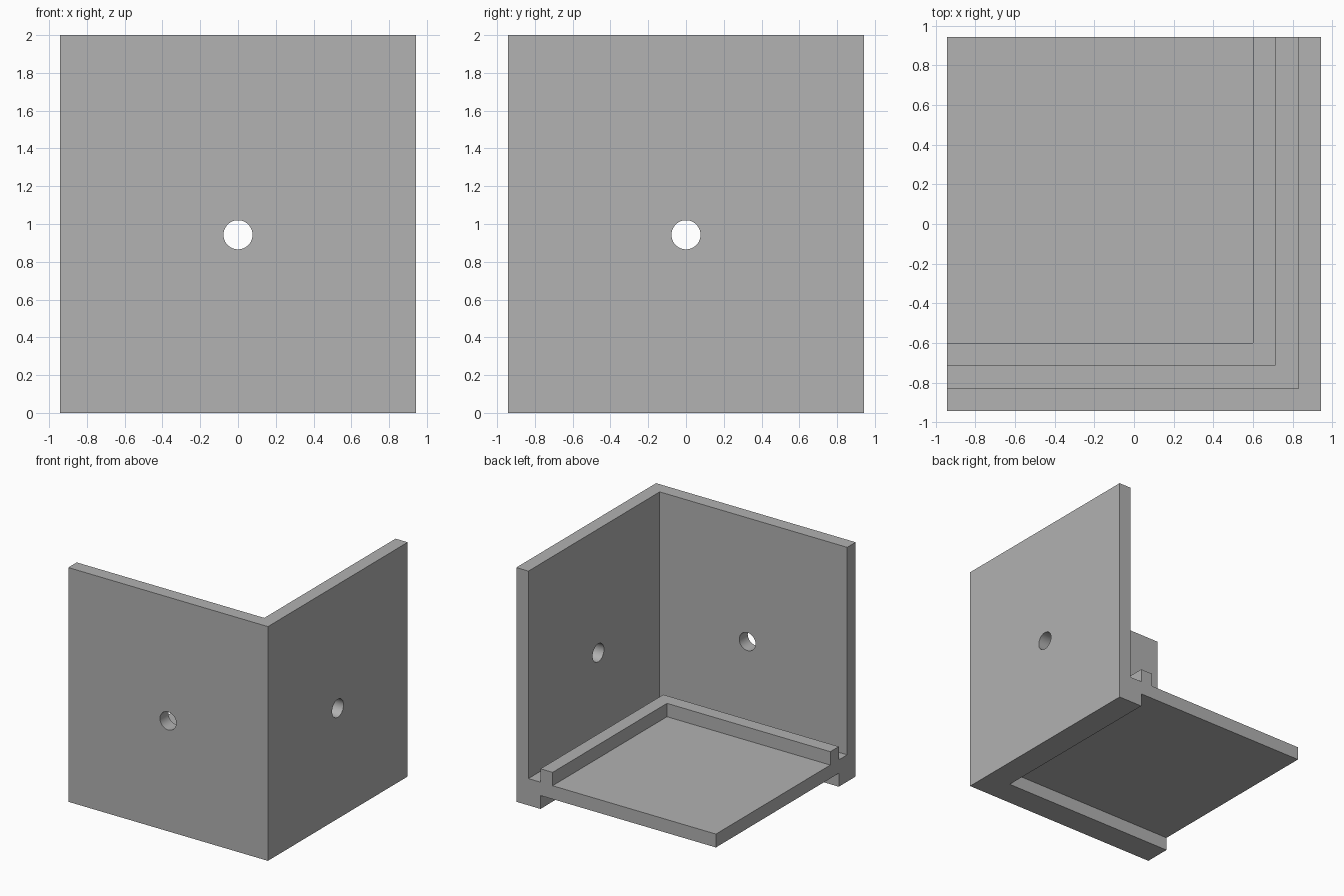
import bpy
import bmesh
import math

cube = bpy.data.objects.get("Cube")
if cube:
    bpy.data.objects.remove(cube, do_unlink=True)

T = 2 / 17.5          # wall thickness
H = 8.25 * T          # half width of the bracket
TOP = 2.0

grey = bpy.data.materials.new("plain grey")
grey.use_nodes = True
color = (0.445, 0.445, 0.445, 1)
grey.diffuse_color = color
grey.node_tree.nodes["Principled BSDF"].inputs["Base Color"].default_value = color

# Cross-section: (distance inward from the outer wall, height)
profile = [(0, 0), (2 * T, 0), (2 * T, T), (2 * H, T), (2 * H, 2 * T),
           (3 * T, 2 * T), (3 * T, 3 * T), (2 * T, 3 * T), (2 * T, 2 * T),
           (T, 2 * T), (T, TOP), (0, TOP)]

# Corner bracket: sweep the section along the front and side, mitred at the corner
bm = bmesh.new()
rings = [[bm.verts.new(p) for p in ring] for ring in (
    [(-H, d - H, z) for d, z in profile],
    [(H - d, d - H, z) for d, z in profile],
    [(H - d, H, z) for d, z in profile])]
n = len(profile)
for a, b in zip(rings, rings[1:]):
    for i in range(n):
        j = (i + 1) % n
        bm.faces.new((a[i], a[j], b[j], b[i]))
bm.faces.new(rings[0])
bm.faces.new(rings[-1][::-1])
# The floor edges meet in one point at the open corner
bmesh.ops.remove_doubles(bm, verts=bm.verts[:], dist=0.0001)
bmesh.ops.dissolve_limit(bm, angle_limit=math.radians(1),
                         verts=bm.verts[:], edges=bm.edges[:])
bmesh.ops.recalc_face_normals(bm, faces=bm.faces[:])
mesh = bpy.data.meshes.new("corner_bracket")
bm.to_mesh(mesh)
bm.free()
mesh.materials.append(grey)
bracket = bpy.data.objects.new("corner_bracket", mesh)
bpy.context.collection.objects.link(bracket)


# Screw holes through both walls
def cut_hole(location, rotation):
    bpy.ops.mesh.primitive_cylinder_add(vertices=48, radius=0.077, depth=4 * T,
                                        location=location, rotation=rotation)
    cutter = bpy.context.object
    cutter.name = "hole_cutter"
    cutter.hide_render = True
    cutter.data.materials.append(grey)
    mod = bracket.modifiers.new("screw_hole", 'BOOLEAN')
    mod.operation = 'DIFFERENCE'
    mod.solver = 'EXACT'
    mod.object = cutter
    bpy.ops.object.select_all(action='DESELECT')
    bracket.select_set(True)
    bpy.context.view_layer.objects.active = bracket
    bpy.ops.object.modifier_apply(modifier=mod.name)
    bpy.data.objects.remove(cutter, do_unlink=True)


cut_hole((0, -H, H), (math.pi / 2, 0, 0))
cut_hole((H, 0, H), (0, math.pi / 2, 0))

bpy.ops.object.shade_smooth_by_angle(angle=math.radians(30))
